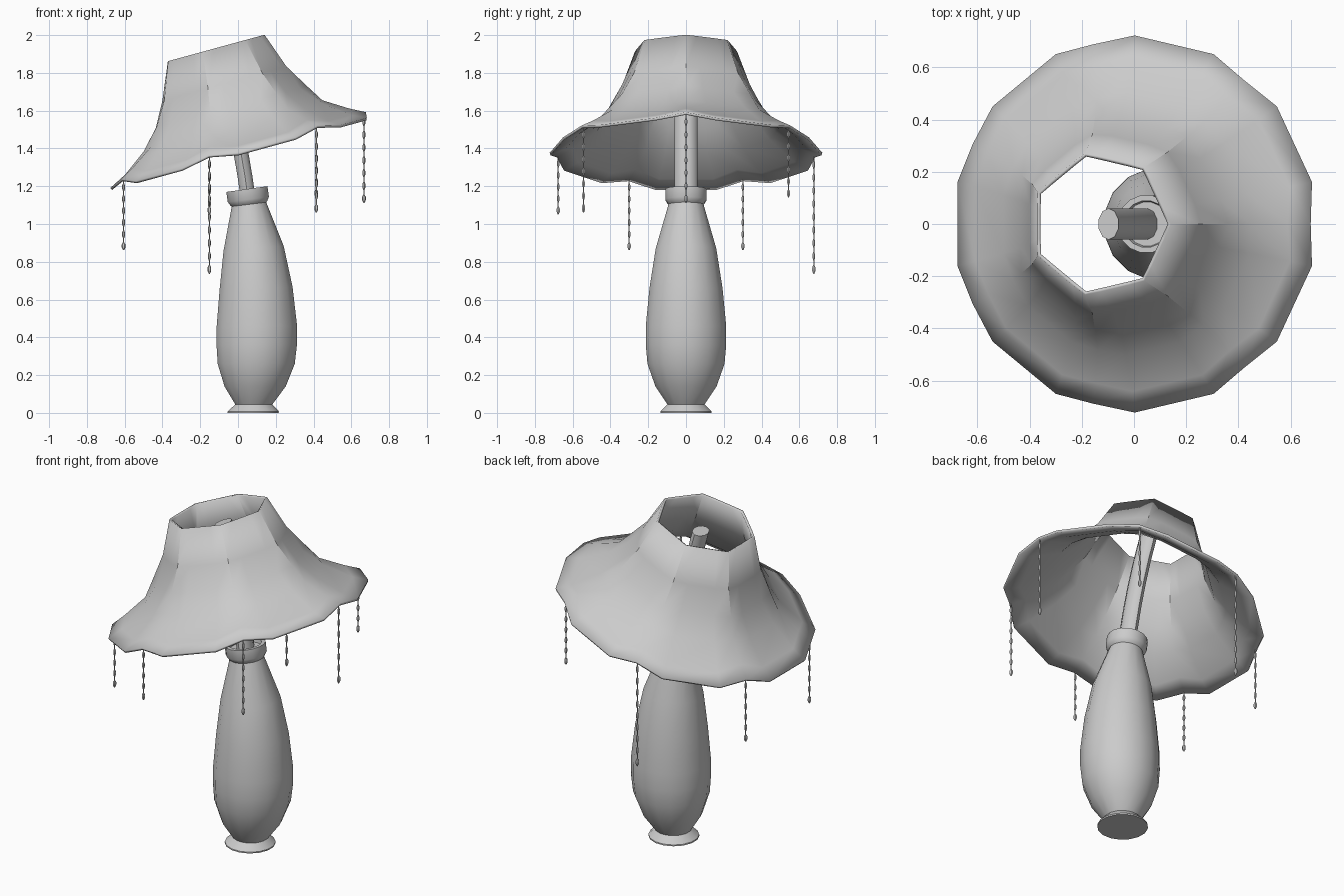
import bpy, math
from mathutils import Vector, Matrix

if "Cube" in bpy.data.objects:
    bpy.data.objects.remove(bpy.data.objects["Cube"])


def make(name, verts, faces, angle=35):
    me = bpy.data.meshes.new(name)
    me.from_pydata(verts, [], faces)
    me.update()
    ob = bpy.data.objects.new(name, me)
    bpy.context.collection.objects.link(ob)
    bpy.ops.object.select_all(action='DESELECT')
    ob.select_set(True)
    bpy.context.view_layer.objects.active = ob
    bpy.ops.object.shade_smooth_by_angle(angle=math.radians(angle))
    return ob


def skin(rings, caps=True):
    # join equal-length rings of points into a tube
    n = len(rings[0])
    verts = [p for r in rings for p in r]
    faces = [(i * n + j, i * n + (j + 1) % n, (i + 1) * n + (j + 1) % n, (i + 1) * n + j)
             for i in range(len(rings) - 1) for j in range(n)]
    if caps:
        faces.append(tuple(reversed(range(n))))
        faces.append(tuple(range(len(verts) - n, len(verts))))
    return verts, faces


def bent_ring(z, rx, ry, n):
    # the whole lamp leans along a gentle curve
    t = math.atan(0.19 * max(z - 0.45, 0))
    c = Vector((0.10 - 0.098 * (z - 0.45) ** 2, 0, z))
    rot = Matrix.Rotation(-t, 3, 'Y')
    return [c + rot @ Vector((rx * math.cos(a), ry * math.sin(a), 0))
            for a in (2 * math.pi * (j + 0.5) / n for j in range(n))]


# vase body
body = [(0, .138), (.008, .138), (.045, .10), (.14, .165), (.26, .208), (.36, .217), (.46, .217),
        (.66, .197), (.87, .163), (1.10, .095), (1.12, .09)]
make("vase_body", *skin([bent_ring(z, r, r, 16) for z, r in body]), angle=40)

# collar with a shallow recess
collar = [(1.095, .085), (1.11, .10), (1.13, .112), (1.185, .112), (1.185, .09), (1.16, .085)]
make("collar", *skin([bent_ring(z, r, r, 16) for z, r in collar]))

# oval pole
pole = [1.1, 1.25, 1.4, 1.55, 1.7, 1.87]
make("pole", *skin([bent_ring(z, .041, .06, 10) for z in pole]), angle=40)

# lampshade: seven panels; each row is panel height, apothem, rib height, rib radius
rows = [(-.012, .704, .018, .706), (.025, .625, .06, .625), (.127, .488, .14, .496),
        (.231, .396, .237, .432), (.361, .329, .363, .352), (.555, .2525, .555, .278)]
tilt = Matrix.Rotation(-math.radians(15.3), 3, 'Y')
step = 2 * math.pi / 7


def shade_point(h, r, a):
    p = Vector((r * math.cos(a) + .035 * h, r * math.sin(a), h))
    return Vector((0, 0, 1.388)) + tilt @ p


rings = []
for hp, ap, hr, rr in rows:
    ring = []
    for k in range(7):
        ring.append(shade_point(hr, rr, k * step))
        for f in (.25, .75):
            ring.append(shade_point(hp, ap / math.cos(step / 4), (k + f) * step))
    rings.append(ring)
shade = make("lampshade", *skin(rings, caps=False), angle=32)
mod = shade.modifiers.new("thickness", 'SOLIDIFY')
mod.thickness = .014
mod.offset = -1

# bead chains hanging from the ribs
ends = [1.11, 1.14, .735, .86, .86, 1.05, 1.06]
for k, end in enumerate(ends):
    top = shade_point(.012, .694, k * step)
    count = max(3, round((top.z - end) / .066))
    pitch = (top.z - end) / count
    prof = [(top.z, .003)]
    for i in range(count):
        z = top.z - i * pitch
        big = .010 if i == count - 1 else .008
        prof += [(z - .3 * pitch, .003), (z - .5 * pitch, big), (z - .75 * pitch, big),
                 (z - .98 * pitch, .003)]
    prof.reverse()
    chain = [[Vector((top.x + r * math.cos(j * math.pi / 3), top.y + r * math.sin(j * math.pi / 3), z))
              for j in range(6)] for z, r in prof]
    make("bead_chain_%d" % (k + 1), *skin(chain), angle=50)
